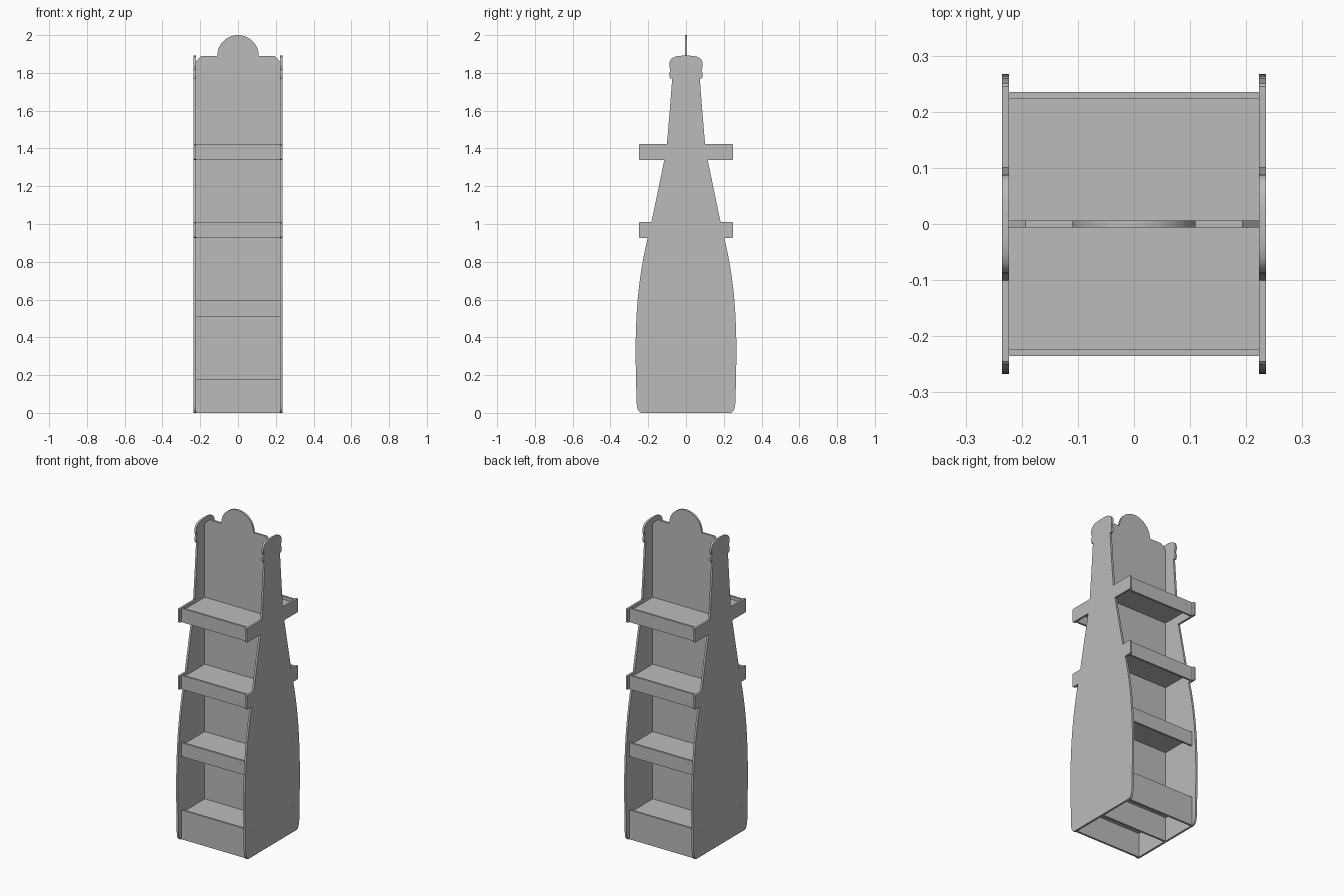
import bpy, bmesh, math
from mathutils import Matrix, Vector

old = bpy.data.objects.get("Cube")
if old:
    bpy.data.objects.remove(old, do_unlink=True)

grey = bpy.data.materials.new("board_grey")
grey.use_nodes = True
GREY = (0.5, 0.5, 0.5, 1)
grey.diffuse_color = GREY
grey.node_tree.nodes["Principled BSDF"].inputs["Base Color"].default_value = GREY

T = 0.0125          # board thickness
INNER = 0.2225      # inner face of the sides
LIP_Y = 0.235       # outer face of the lips


def finish(name, bm, smooth=False):
    bmesh.ops.recalc_face_normals(bm, faces=bm.faces)
    mesh = bpy.data.meshes.new(name)
    bm.to_mesh(mesh)
    bm.free()
    mesh.materials.append(grey)
    obj = bpy.data.objects.new(name, mesh)
    bpy.context.collection.objects.link(obj)
    if smooth:
        bpy.ops.object.select_all(action='DESELECT')
        obj.select_set(True)
        bpy.context.view_layer.objects.active = obj
        bpy.ops.object.shade_smooth_by_angle(angle=math.radians(25))
    return obj


def board(name, outline, place, depth):
    """Cut a flat board from a closed outline and extrude it by a vector."""
    bm = bmesh.new()
    face = bm.faces.new([bm.verts.new(place(a, b)) for a, b in outline])
    ext = bmesh.ops.extrude_face_region(bm, geom=[face])
    moved = [v for v in ext["geom"] if isinstance(v, bmesh.types.BMVert)]
    bmesh.ops.translate(bm, verts=moved, vec=Vector(depth))
    return finish(name, bm, True)


def box(name, lo, hi):
    lo, hi = Vector(lo), Vector(hi)
    bm = bmesh.new()
    bmesh.ops.create_cube(bm, size=1, matrix=Matrix.Translation((lo + hi) / 2)
                          @ Matrix.Diagonal((*(hi - lo), 1)))
    return finish(name, bm)


def bezier(p0, p1, p2, p3, n=14):
    pts = [Vector(p) for p in (p0, p1, p2, p3)]
    out = []
    for i in range(n + 1):
        t = i / n
        w = ((1 - t) ** 3, 3 * t * (1 - t) ** 2, 3 * t * t * (1 - t), t ** 3)
        out.append(tuple(sum((p * k for p, k in zip(pts, w)), Vector((0, 0)))))
    return out


def tab(top):
    """Shelf arm with slightly rounded corners."""
    low, y, r = top - 0.085, 0.25, 0.005
    return [(y - r, low), (y, low + r), (y, top - r), (y - r, top)]


# Bottle-shaped sides: half profile (y, z), then mirrored
half = bezier((0.237, 0), (0.25, 0.002), (0.26, 0.02), (0.262, 0.06), 6)
half += bezier((0.267, 0.3), (0.267, 0.55), (0.25, 0.73), (0.203, 0.925))
half += tab(1.01) + [(0.183, 1.01), (0.115, 1.338)] + tab(1.423)
half += [(0.101, 1.423), (0.086, 1.6), (0.073, 1.77)]
half += bezier((0.084, 1.77), (0.09, 1.78), (0.09, 1.8), (0.082, 1.815), 5)
half += bezier((0.088, 1.83), (0.093, 1.87), (0.075, 1.89), (0.02, 1.891), 8)
profile = half + [(-y, z) for y, z in reversed(half)]
for side, s in (("left", 1), ("right", -1)):
    board(side + "_side", profile, lambda y, z: (s * INNER, y, z), (s * T, 0, 0))

# Centre panel with clipped corners and a round crest
R = 0.11
crest = [(R * math.cos(a), 1.89 + R * math.sin(a))
         for a in (math.pi * i / 32 for i in range(33))]
outline = [(-INNER, 0), (INNER, 0), (INNER, 1.86), (0.193, 1.89)]
outline += crest + [(-0.193, 1.89), (-INNER, 1.86)]
board("centre_panel", outline, lambda x, z: (x, -T / 2, z), (0, T, 0))

# Shelves and lips on the front and back
screws = []
for n, (top, low) in enumerate(((0.18, 0.0), (0.595, 0.51),
                                (1.01, 0.925), (1.423, 1.338)), 1):
    mid = top - 0.025
    for face, d in (("front", -1), ("back", 1)):
        y0, y1 = sorted((d * T / 2, d * (LIP_Y - T)))
        box(f"{face}_shelf_{n}", (-INNER, y0, mid - T / 2), (INNER, y1, mid + T / 2))
        y0, y1 = sorted((d * (LIP_Y - T), d * LIP_Y))
        box(f"{face}_lip_{n}", (-0.2215, y0, low), (0.2215, y1, top))
        for s in (-1, 1):
            screws.append(((s * 0.177, d * LIP_Y, mid), 'X'))
            screws.append(((s * (INNER + T), d * 0.2, mid), 'Y'))

# Small flush screw heads
bm = bmesh.new()
for pos, axis in screws:
    bmesh.ops.create_cone(bm, cap_ends=True, segments=12, radius1=0.004,
                          radius2=0.004, depth=0.001,
                          matrix=Matrix.Translation(pos)
                          @ Matrix.Rotation(math.pi / 2, 4, axis))
finish("screw_heads", bm)
